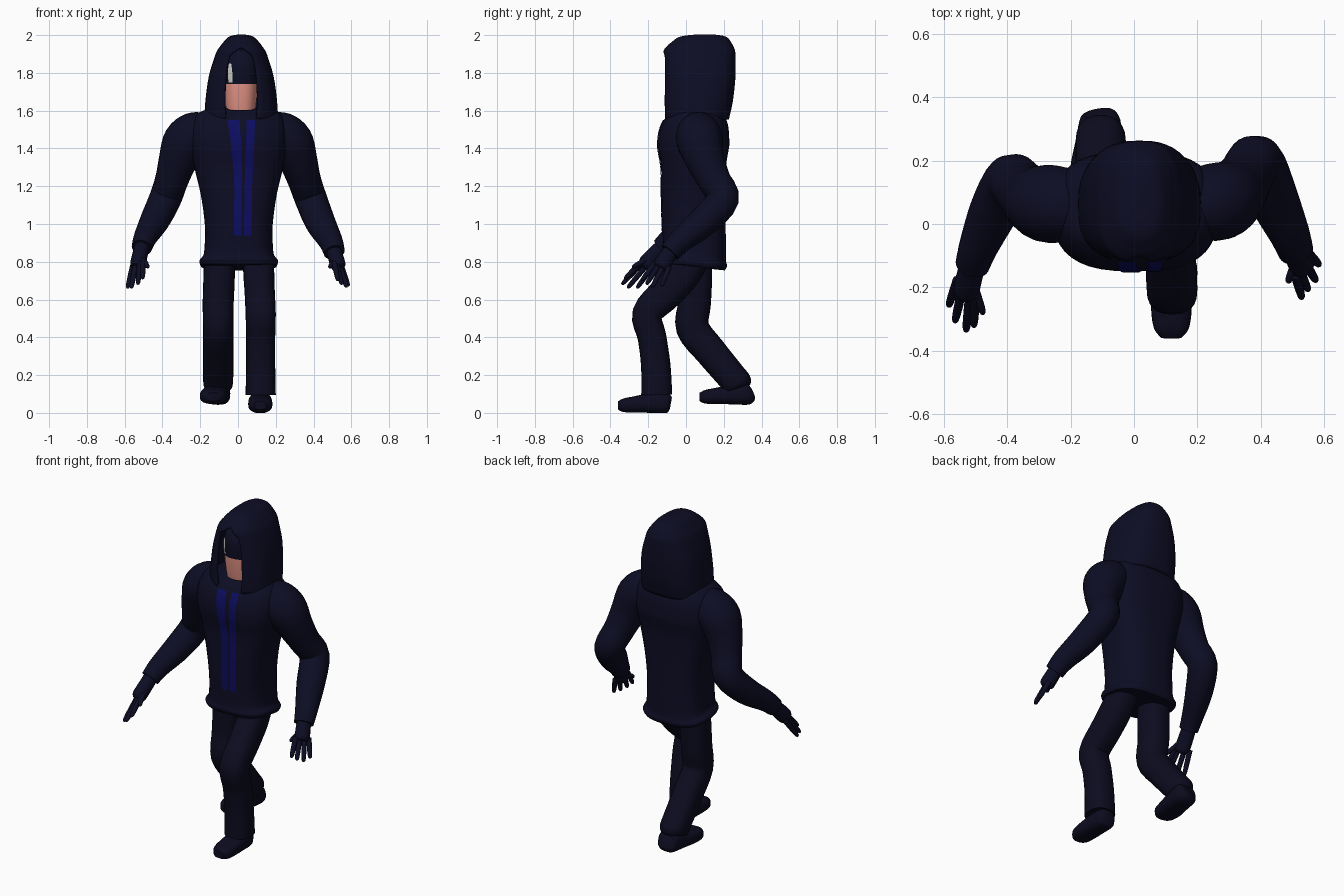
import bpy, bmesh, math
from mathutils import Vector
from mathutils.bvhtree import BVHTree

if "Cube" in bpy.data.objects:
    bpy.data.objects.remove(bpy.data.objects["Cube"])


def material(name, col):
    m = bpy.data.materials.new(name)
    m.diffuse_color = (*col, 1)
    m.use_nodes = True
    m.node_tree.nodes["Principled BSDF"].inputs["Base Color"].default_value = m.diffuse_color
    return m


NAVY = material("navy cloth", (0.004, 0.004, 0.018))
DARK = material("dark trousers", (0.0035, 0.0035, 0.014))
BLUE = material("blue trim", (0.004, 0.004, 0.12))
SKIN = material("skin", (0.82, 0.31, 0.25))
WHITE = material("eye white", (0.65, 0.65, 0.62))


def finish(name, bm, mats, normals=True):
    if normals:
        bmesh.ops.recalc_face_normals(bm, faces=bm.faces)
    me = bpy.data.meshes.new(name)
    bm.to_mesh(me)
    bm.free()
    for m in mats:
        me.materials.append(m)
    ob = bpy.data.objects.new(name, me)
    bpy.context.collection.objects.link(ob)
    return ob


def spline(pts, sub):
    """Catmull-Rom through tuples of any length."""
    p = [pts[0]] + list(pts) + [pts[-1]]
    out = []
    for i in range(1, len(p) - 2):
        for k in range(sub):
            t = k / sub
            out.append([0.5 * (2 * b + (c - a) * t + (2 * a - 5 * b + 4 * c - d) * t * t
                               + (3 * b - a - 3 * c + d) * t ** 3)
                        for a, b, c, d in zip(*p[i - 1:i + 3])])
    out.append(list(pts[-1]))
    return out


def spow(v, p):
    return math.copysign(abs(v) ** (2 / p), v)


def tube(name, stations, mats, power=2, n=24, sub=4, ref=(1, 0, 0)):
    """Loft superellipse rings; stations are (x, y, z, rx, ry), rx lies along ref."""
    st = spline(stations, sub)
    ref = Vector(ref)
    bm = bmesh.new()
    rings = []
    for i, s in enumerate(st):
        t = (Vector(st[min(i + 1, len(st) - 1)][:3]) - Vector(st[max(i - 1, 0)][:3])).normalized()
        side = (ref - t * t.dot(ref)).normalized()
        up = t.cross(side)
        rings.append([bm.verts.new(Vector(s[:3]) + side * s[3] * spow(math.cos(a), power)
                                   + up * s[4] * spow(math.sin(a), power))
                      for a in (2 * math.pi * k / n for k in range(n))])
    for r, q in zip(rings, rings[1:]):
        for k in range(n):
            bm.faces.new((r[k], r[(k + 1) % n], q[(k + 1) % n], q[k]))
    bm.faces.new(rings[0])
    bm.faces.new(rings[-1])
    return finish(name, bm, mats)


def drape(name, target, rows, mat, nx=4, sub=6):
    """Thin plate laid on the front of target; rows are (z, x0, x1)."""
    me = target.data
    tree = BVHTree.FromPolygons([v.co for v in me.vertices], [list(p.vertices) for p in me.polygons])
    bm = bmesh.new()
    grid = []
    for z, x0, x1 in spline(rows, sub):
        row = []
        for k in range(nx + 1):
            x = x0 + (x1 - x0) * k / nx
            hit = tree.ray_cast(Vector((x, -1, z)), Vector((0, 1, 0)))[0]
            row.append(bm.verts.new((x, hit.y - 0.004, z)))
        grid.append(row)
    for r, q in zip(grid, grid[1:]):
        for k in range(nx):
            bm.faces.new((r[k], q[k], q[k + 1], r[k + 1]))
    return finish(name, bm, [mat], False)


# Jacket body with flared hem that dips at the back
jacket = tube("jacket_body", [
    (0.004, cy, z, rx, ry) for z, cy, rx, ry in (
        (1.615, .06, .12, .09), (1.59, .06, .21, .135), (1.53, .055, .25, .172), (1.43, .04, .26, .19),
        (1.30, .04, .235, .172), (1.15, .04, .20, .17), (1.0, .042, .18, .168), (.90, .045, .18, .166),
        (.84, .045, .187, .166), (.81, .045, .208, .172), (.785, .045, .20, .16))],
    [NAVY], power=2.7, n=40)
for v in jacket.data.vertices:
    if v.co.z < 0.95:
        v.co.z -= 0.15 * max(v.co.y, 0) * min((0.95 - v.co.z) / 0.12, 1)

# Blue front trim
drape("left_trim", jacket, [(1.55, -.055, .008), (1.4, -.035, .018), (1.2, -.02, .022), (.94, -.024, .018)], BLUE)
drape("right_trim", jacket, [(1.55, .045, .09), (1.4, .042, .085), (1.2, .035, .075), (.94, .032, .072)], BLUE)

# Arms, palms and fingers
ARMS = {
    "right": ([(.16, .055, 1.50, .09), (.22, .065, 1.48, .117), (.278, .075, 1.43, .122), (.32, .105, 1.33, .102),
               (.352, .15, 1.23, .088), (.387, .195, 1.13, .085), (.435, .09, 1.01, .08),
               (.49, -.03, .91, .064), (.51, -.085, .85, .056)], (.53, -.13, .78),
              [(.585, -.13, .67), (.575, -.18, .665), (.55, -.21, .68), (.53, -.235, .70)], (.485, -.185, .77)),
    "left": ([(-.16, .05, 1.50, .09), (-.22, .06, 1.48, .117), (-.278, .065, 1.43, .122), (-.32, .08, 1.33, .102),
              (-.352, .105, 1.23, .088), (-.387, .135, 1.13, .085), (-.44, .045, 1.02, .078),
              (-.49, -.07, .93, .062), (-.51, -.13, .875, .054)], (-.53, -.21, .79),
             [(-.585, -.26, .66), (-.565, -.31, .66), (-.53, -.34, .68), (-.505, -.325, .71)], (-.475, -.285, .77)),
}
for side, (path, palm, tips, thumb) in ARMS.items():
    tube(side + "_sleeve", [(*p, p[3]) for p in path], [NAVY], ref=(0, 1, 0))
    wrist, palm = Vector(path[-1][:3]), Vector(palm)
    start = wrist.lerp(palm, -.2)
    tube(side + "_palm", [(*start, .04, .04), (*wrist.lerp(palm, .5), .045, .041),
                          (*palm, .045, .04), (*palm.lerp(start, -.15), .03, .026)], [NAVY], n=16, ref=(0, 1, 0))
    mean = sum((Vector(t) for t in tips), Vector()) / 4
    fingers = [(palm + (Vector(t) - mean) * .7, Vector(t)) for t in tips]
    fingers.append((wrist.lerp(palm, .4), Vector(thumb)))
    for i, (base, tip) in enumerate(fingers):
        tube(f"{side}_finger_{i + 1}", [(*base, .015, .015), (*base.lerp(tip, .6), .014, .014),
                                        (*base.lerp(tip, .92), .011, .011), (*tip, .004, .004)],
             [NAVY], n=10, sub=3)

# Trouser legs in a walking pose
tube("front_leg", [(.105, .06, .86, .08, .085), (.11, -.01, .74, .082, .09), (.115, -.105, .635, .08, .09),
                   (.12, -.205, .525, .08, .08), (.12, -.18, .40, .077, .076), (.12, -.16, .25, .077, .078),
                   (.12, -.155, .095, .08, .082)], [DARK], power=2.5)
tube("back_leg", [(-.10, .05, .86, .08, .085), (-.10, .05, .72, .083, .088), (-.105, .045, .58, .082, .087),
                  (-.105, .035, .45, .08, .088), (-.105, .13, .325, .08, .084), (-.105, .23, .205, .08, .08),
                  (-.105, .275, .15, .076, .078), (-.105, .285, .13, .05, .055)], [DARK], power=2.4)

# Boots
for name, x, dx, heel, z, w in (("front_boot", .118, 0, -.08, 0, .062), ("back_boot", -.105, -.025, .352, .045, .07)):
    rear = z / 3
    tube(name, [(x, heel, z + .05 + rear, w * .5, .03), (x, heel - .02, z + .052 + rear / 2, w * .9, .052 + rear / 2),
                (x + dx * .4, heel - .10, z + .053, w, .053), (x + dx, heel - .19, z + .045, w * 1.03, .043),
                (x + dx, heel - .25, z + .04, w * .88, .036), (x + dx, heel - .28, z + .04, w * .5, .022)],
         [DARK], power=2.7)

# Head: skin below, dark fringe and hair above
head = tube("head", [(.015, .03, 1.54, .07, .08), (.015, .03, 1.62, .08, .10), (.015, .03, 1.74, .09, .115),
                     (.015, .03, 1.85, .09, .115), (.015, .03, 1.92, .06, .07)],
            [NAVY, SKIN], power=2.5, n=32, sub=6)
for p in head.data.polygons:
    if 1.61 < p.center.z < 1.745 and p.center.y < .03:
        p.material_index = 1
drape("eye", head, [(1.85, -.048, -.036), (1.8, -.054, -.03), (1.75, -.05, -.03)], WHITE, nx=2, sub=3)

# Hood: open-fronted shell, rows are (z, rx, centre y, ry, opening half angle)
bm = bmesh.new()
rows = []
N = 40
for z, rx, cy, ry, gap in spline([
        (1.555, .188, .055, .165, 18), (1.65, .183, .063, .178, 21), (1.78, .165, .07, .185, 22),
        (1.88, .135, .07, .185, 21), (1.915, .121, .07, .183, 8), (1.94, .103, .075, .168, 0),
        (1.955, .092, .08, .155, 0), (1.985, .062, .09, .12, 0), (1.996, .02, .10, .05, 0)], 4):
    g = math.radians(max(gap, 0)) if z < 1.93 else 0
    rows.append([bm.verts.new((.017 + rx * spow(math.sin(a), 2.7), cy - ry * spow(math.cos(a), 2.7), z))
                 for a in (g + (2 * math.pi - 2 * g) * k / N for k in range(N + 1))])
for r, q in zip(rows, rows[1:]):
    for k in range(N):
        bm.faces.new((r[k], r[k + 1], q[k + 1], q[k]))
bm.faces.new(rows[-1][:-1])
bmesh.ops.remove_doubles(bm, verts=bm.verts, dist=1e-5)
hood = finish("hood", bm, [NAVY])
mod = hood.modifiers.new("thickness", 'SOLIDIFY')
mod.thickness, mod.offset = .014, 0

# Smooth shading with crisp edges
bpy.ops.object.select_all(action='SELECT')
bpy.context.view_layer.objects.active = jacket
bpy.ops.object.shade_smooth_by_angle(angle=math.radians(45))
